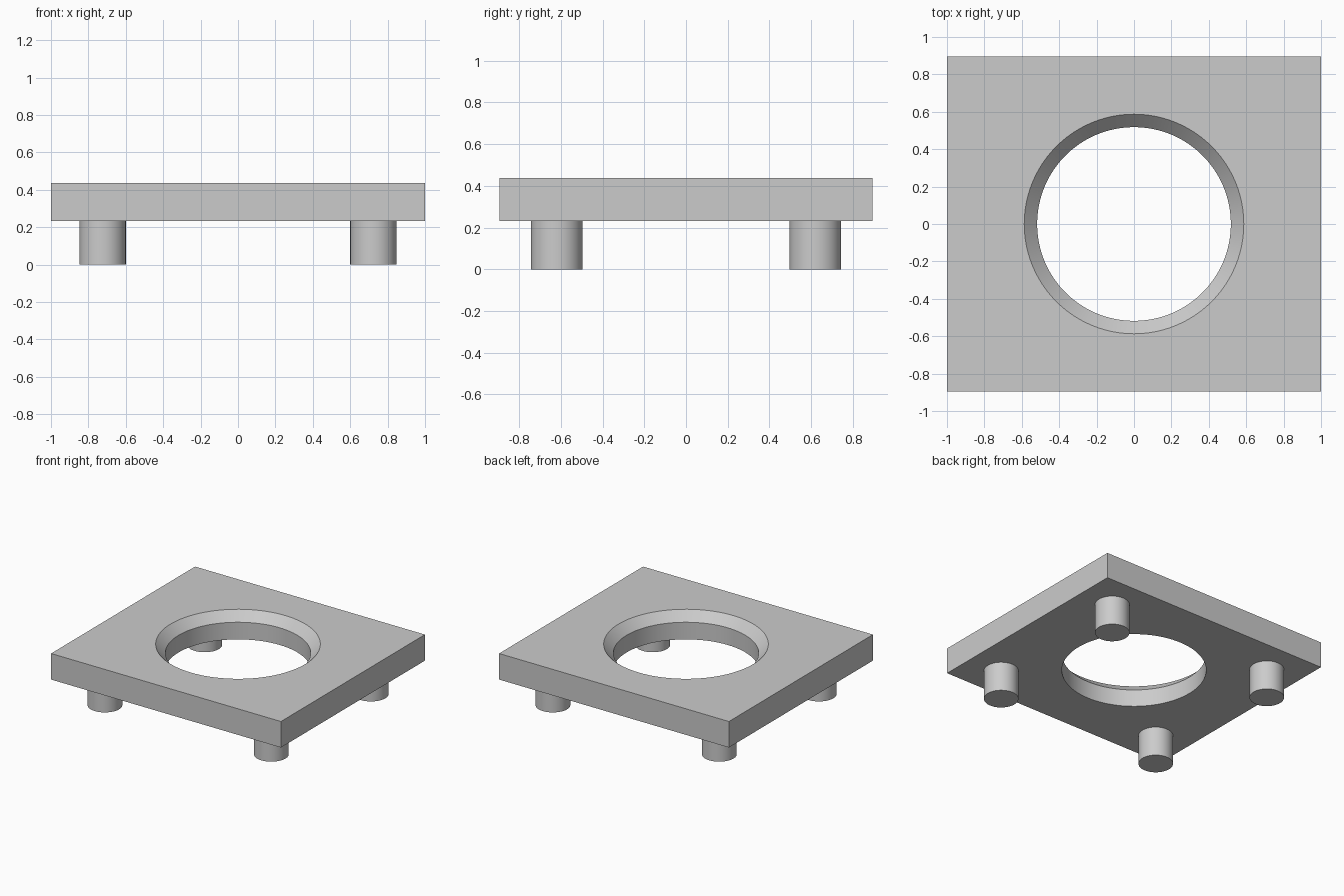
import bpy
import bmesh
from math import radians
from mathutils import Matrix

if "Cube" in bpy.data.objects:
    bpy.data.objects.remove(bpy.data.objects["Cube"], do_unlink=True)

WIDTH, DEPTH = 2.0, 1.79
BOTTOM, TOP = 0.232, 0.437
HOLE_R, RIM_R, CHAMFER = 0.518, 0.587, 0.07
LEG_R, LEG_X, LEG_Y = 0.124, 0.724, 0.62
SIDES = 96

grey = bpy.data.materials.new("plain_grey")
grey.use_nodes = True
colour = (0.6, 0.6, 0.6, 1)
grey.diffuse_color = colour
grey.node_tree.nodes["Principled BSDF"].inputs["Base Color"].default_value = colour


def make_object(name, bm):
    mesh = bpy.data.meshes.new(name)
    bmesh.ops.recalc_face_normals(bm, faces=bm.faces)
    bm.to_mesh(mesh)
    bm.free()
    mesh.materials.append(grey)
    obj = bpy.data.objects.new(name, mesh)
    bpy.context.collection.objects.link(obj)
    return obj


def smooth(obj):
    bpy.ops.object.select_all(action="DESELECT")
    obj.select_set(True)
    bpy.context.view_layer.objects.active = obj
    bpy.ops.object.shade_smooth_by_angle(angle=radians(30))


def turned(name, profile, x=0, y=0):
    """Closed round solid from (radius, height) pairs, bottom to top."""
    bm = bmesh.new()
    rings = []
    for radius, z in profile:
        ring = bmesh.ops.create_circle(bm, segments=SIDES, radius=radius,
                                       matrix=Matrix.Translation((x, y, z)))
        rings.append(ring["verts"])
    for low, high in zip(rings, rings[1:]):
        for i in range(SIDES):
            j = (i + 1) % SIDES
            bm.faces.new((low[i], low[j], high[j], high[i]))
    bm.faces.new(rings[0])
    bm.faces.new(rings[-1])
    return make_object(name, bm)


# Rectangular plate
bm = bmesh.new()
size = Matrix.Diagonal((WIDTH, DEPTH, TOP - BOTTOM, 1))
bmesh.ops.create_cube(bm, size=1,
                      matrix=Matrix.Translation((0, 0, (TOP + BOTTOM) / 2)) @ size)
plate = make_object("plate", bm)

# Round opening with a chamfered upper rim
cutter = turned("hole_cutter", [
    (HOLE_R, BOTTOM - CHAMFER),
    (HOLE_R, TOP - CHAMFER),
    (2 * RIM_R - HOLE_R, TOP + CHAMFER),
])
cutter.hide_render = True
cut = plate.modifiers.new("hole", "BOOLEAN")
cut.operation = "DIFFERENCE"
cut.solver = "EXACT"
cut.object = cutter
bpy.ops.object.select_all(action="DESELECT")
plate.select_set(True)
bpy.context.view_layer.objects.active = plate
bpy.ops.object.modifier_apply(modifier=cut.name)
bpy.data.objects.remove(cutter, do_unlink=True)
smooth(plate)

# Four round feet
for end, sy in (("front", -1), ("back", 1)):
    for side, sx in (("right", -1), ("left", 1)):
        foot = turned(f"{end}_{side}_foot", [(LEG_R, 0), (LEG_R, BOTTOM)],
                      sx * LEG_X, sy * LEG_Y)
        smooth(foot)
